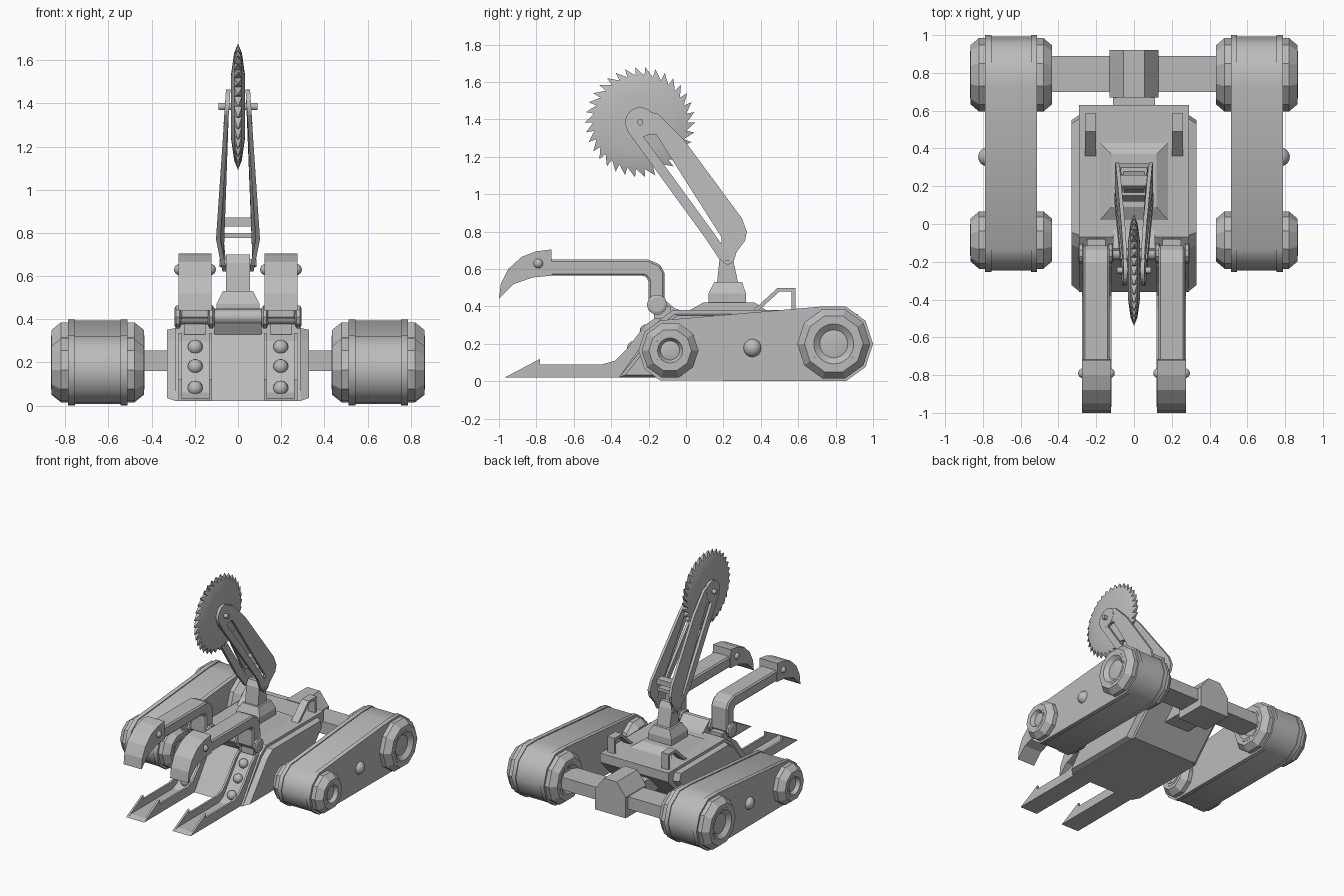
import bpy, bmesh, math
from mathutils import Vector

cube = bpy.data.objects.get("Cube")
if cube:
    bpy.data.objects.remove(cube, do_unlink=True)

steel = bpy.data.materials.new("plain grey")
steel.use_nodes = True
GREY = (0.5, 0.5, 0.5, 1)
steel.diffuse_color = GREY
steel.node_tree.nodes["Principled BSDF"].inputs["Base Color"].default_value = GREY


def finish(name, bm, mirror=False, smooth=0, bevel=0):
    bmesh.ops.recalc_face_normals(bm, faces=bm.faces)
    me = bpy.data.meshes.new(name)
    bm.to_mesh(me)
    bm.free()
    me.materials.append(steel)
    if smooth:
        me.shade_smooth()
        me.set_sharp_from_angle(angle=math.radians(smooth))
    ob = bpy.data.objects.new(name, me)
    bpy.context.collection.objects.link(ob)
    if bevel:
        mod = ob.modifiers.new("bevel", "BEVEL")
        mod.width, mod.segments = bevel, 1
    if mirror:
        ob.modifiers.new("mirror", "MIRROR")
    return ob


def prism(name, pts, x0, x1, mirror=False, taper=1, shift=None, bevel=0):
    """Side profile of (y, z) points pushed from x0 to x1."""
    bm = bmesh.new()
    cy = sum(p[0] for p in pts) / len(pts)
    cz = sum(p[1] for p in pts) / len(pts)
    off = shift or (lambda z: 0)
    a = [bm.verts.new((x0 + off(z), y, z)) for y, z in pts]
    b = [bm.verts.new((x1 + off(z), cy + (y - cy) * taper, cz + (z - cz) * taper)) for y, z in pts]
    bm.faces.new(a)
    bm.faces.new(b[::-1])
    for i in range(len(a)):
        j = (i + 1) % len(a)
        bm.faces.new((a[i], a[j], b[j], b[i]))
    return finish(name, bm, mirror, bevel=bevel)


def hull(name, pts, mirror=False, smooth=0):
    bm = bmesh.new()
    for p in pts:
        bm.verts.new(p)
    bmesh.ops.convex_hull(bm, input=bm.verts)
    bmesh.ops.dissolve_limit(bm, angle_limit=0.02, verts=bm.verts, edges=bm.edges)
    return finish(name, bm, mirror, smooth)


def rect(x0, x1, y0, y1, z):
    return [(x, y, z) for x in (x0, x1) for y in (y0, y1)]


def box(name, x0, x1, y0, y1, z0, z1, mirror=False):
    return hull(name, rect(x0, x1, y0, y1, z0) + rect(x0, x1, y0, y1, z1), mirror)


def ring(y, z, r, sides):
    return [(y + r * math.cos(math.tau * i / sides), z + r * math.sin(math.tau * i / sides))
            for i in range(sides)]


def lathe(name, y, z, profile, sides=10, mirror=False, smooth=0):
    """Turned part around an axis along x; profile of (x, radius)."""
    bm = bmesh.new()
    rows = [[bm.verts.new((x, *p)) for p in ring(y, z, r, sides)] for x, r in profile]
    for a, b in zip(rows, rows[1:]):
        for i in range(sides):
            j = (i + 1) % sides
            bm.faces.new((a[i], a[j], b[j], b[i]))
    bm.faces.new(rows[0])
    bm.faces.new(rows[-1])
    return finish(name, bm, mirror, smooth)


def ball(name, c, r, mirror=True):
    bm = bmesh.new()
    bmesh.ops.create_uvsphere(bm, u_segments=16, v_segments=8, radius=r)
    bmesh.ops.translate(bm, verts=bm.verts, vec=Vector(c))
    return finish(name, bm, mirror, 60)


# Tracks: tread wrapped round two wheels, raised edge bands, hubs on both sides
FRONT, REAR, MID = (-0.085, 0.165), (0.79, 0.2), 0.65


def track(name, x0, x1, grow):
    outline = ring(*FRONT, 0.162 + grow, 10) + ring(*REAR, 0.203 + grow, 10)
    hull(name, [(x, *p) for x in (x0, x1) for p in outline], True, 40)


track("track_tread", 0.515, 0.785, 0)
track("track_band_inner", 0.513, 0.545, 0.007)
track("track_band_outer", 0.755, 0.788, 0.007)
for label, (y, z), r, rim in (("front", FRONT, 0.152, 0.085), ("rear", REAR, 0.195, 0.125)):
    for side, s in (("outer", 1), ("inner", -1)):
        def at(profile):
            return [(MID + s * x, q) for x, q in profile]
        lathe(f"{label}_hub_{side}", y, z, at([(0.1, r), (0.17, r), (0.215, r - 0.038),
              (0.215, rim), (0.17, rim)]), 10, True)
        lathe(f"{label}_hub_dish_{side}", y, z, at([(0.15, rim), (0.217, rim), (0.217, rim - 0.018),
              (0.19, rim * 0.6), (0.195, rim * 0.4)]), 24, True, 35)
ball("track_side_bolt", (0.775, 0.355, 0.178), 0.05)

# Rear axle and gearbox
box("rear_axle", -0.46, 0.46, 0.7, 0.89, 0.16, 0.255)
hull("gearbox", [(x, y, z) for y in (0.67, 0.92) for x, z in
     ((-0.13, 0.1), (0.13, 0.1), (-0.13, 0.26), (0.13, 0.26), (-0.055, 0.36), (0.055, 0.36))])
box("gearbox_neck", -0.11, 0.11, 0.4, 0.68, 0.16, 0.28)

# Hull
body = [(-0.36, 0.02), (0.35, 0.02), (0.63, 0.31), (0.63, 0.38), (-0.07, 0.38), (-0.14, 0.33)]
prism("body", body, -0.29, 0.29)
prism("body_side", [(-0.36, 0.02), (0.32, 0.02), (0.58, 0.3), (0.56, 0.36), (-0.06, 0.36),
                    (-0.13, 0.31)], 0.285, 0.33, True, taper=0.93)
hull("deck_plate", rect(-0.18, 0.18, 0.02, 0.43, 0.38) + rect(-0.12, 0.12, 0.09, 0.37, 0.42))

# Deck handles
prism("handle_slope", [(0.36, 0.38), (0.49, 0.5), (0.5, 0.48), (0.39, 0.38)], 0.2, 0.26, True)
prism("handle_top", [(0.49, 0.5), (0.585, 0.5), (0.585, 0.48), (0.48, 0.48)], 0.2, 0.26, True)
box("handle_post", 0.2, 0.26, 0.565, 0.585, 0.37, 0.49, True)

# Lower forks: channel floor with side walls and bolts
prism("fork_floor", [(-0.97, 0.02), (-0.93, 0.035), (-0.42, 0.035), (-0.37, 0.06), (-0.19, 0.3),
                     (-0.14, 0.335), (-0.1, 0.335), (-0.3, 0.02)], 0.125, 0.27, True)
wall = [(-0.97, 0.02), (-0.78, 0.12), (-0.78, 0.09), (-0.45, 0.09), (-0.38, 0.11), (-0.31, 0.18),
        (-0.22, 0.3), (-0.17, 0.335), (-0.1, 0.335), (-0.3, 0.02)]
for label, x in (("inner", 0.12), ("outer", 0.26)):
    prism("fork_wall_" + label, wall, x, x + 0.015, True)
for z in (0.08, 0.18, 0.27):
    ball("fork_bolt", (0.198, -0.37 + (z - 0.06) * 0.75, z), 0.035)

# Upper claws and their hinge
prism("claw_arm", [(-0.75, 0.65), (-0.2, 0.65), (-0.14, 0.625), (-0.115, 0.58), (-0.115, 0.4),
                   (-0.2, 0.4), (-0.2, 0.54), (-0.22, 0.565), (-0.75, 0.565)],
      0.13, 0.27, True, bevel=0.01)
prism("claw_tip", [(-1, 0.44), (-0.99, 0.52), (-0.95, 0.6), (-0.88, 0.665), (-0.8, 0.695),
                   (-0.72, 0.705), (-0.715, 0.565), (-0.82, 0.555), (-0.92, 0.52)],
      0.122, 0.275, True)
ball("claw_pin_outer", (0.27, -0.79, 0.63), 0.026)
ball("claw_pin_inner", (0.128, -0.79, 0.63), 0.026)
lathe("hinge_shaft", -0.155, 0.41, [(-0.28, 0.035), (0.28, 0.035)], 16, smooth=40)
for x in (0.11, 0.265):
    lathe("hinge_collar", -0.155, 0.41, [(x, 0.045), (x + 0.007, 0.055), (x + 0.023, 0.055),
          (x + 0.03, 0.04)], 10, True)
prism("hinge_bracket", [(-0.19, 0.41), (-0.14, 0.33), (0, 0.37), (-0.06, 0.39), (-0.13, 0.45)],
      -0.11, 0.11)
box("hinge_lug", 0.15, 0.25, -0.17, -0.08, 0.33, 0.4, True)

# Turret
box("turret_base", -0.1, 0.1, 0.12, 0.32, 0.4, 0.47)
hull("turret_top", rect(-0.1, 0.1, 0.12, 0.32, 0.47) + rect(-0.07, 0.07, 0.15, 0.3, 0.53))
prism("turret_neck", [(0.165, 0.52), (0.28, 0.52), (0.25, 0.66), (0.23, 0.7), (0.2, 0.7),
                      (0.18, 0.66)], -0.055, 0.055)
lathe("turret_pivot", 0.22, 0.66, [(-0.085, 0.018), (0.085, 0.018)], 12)


# Saw arm: splayed side plates with thin braces
def splay(z):
    if z < 0.77:
        return 0.052 + max(0, z - 0.62) * 0.2
    return 0.082 - (z - 0.77) * 0.068


prism("arm_plate", [(-0.19, 1.44), (-0.15, 1.43), (-0.01, 1.29), (0.3, 0.87), (0.325, 0.8),
                    (0.315, 0.75), (0.27, 0.69), (0.255, 0.64), (0.22, 0.62), (0.185, 0.65),
                    (0.19, 0.77), (-0.16, 1.32), (-0.24, 1.32)], 0, 0.02, True, shift=splay)
prism("arm_brace", [(-0.315, 1.34), (0.1, 0.77), (0.18, 0.65), (0.22, 0.69), (0.165, 0.77),
                    (-0.25, 1.34)], 0, 0.02, True, shift=splay)
BLADE = (-0.245, 1.385)
prism("arm_end", ring(*BLADE, 0.08, 24), 0, 0.021, True, shift=splay)
box("arm_crossbar_low", -0.085, 0.085, 0.2, 0.25, 0.775, 0.8)
box("arm_crossbar_high", -0.08, 0.08, 0.2, 0.26, 0.83, 0.87)
lathe("blade_axle", *BLADE, [(-0.09, 0.017), (0.09, 0.017)], 12)

# Saw blade: tapered disc with hooked teeth
TEETH = 34
bm = bmesh.new()
tips = [bm.verts.new((0, *p)) for p in ring(*BLADE, 0.295, TEETH)]
roots = {}
for s in (1, -1):
    hub = [bm.verts.new((s * 0.032, *p)) for p in ring(*BLADE, 0.15, TEETH)]
    roots[s] = [bm.verts.new((s * 0.018, *p)) for p in ring(*BLADE, 0.25, TEETH)]
    bm.faces.new(hub)
    for i in range(TEETH):
        j = (i + 1) % TEETH
        bm.faces.new((hub[i], hub[j], roots[s][j], roots[s][i]))
        bm.faces.new((roots[s][i], roots[s][j], tips[j]))
for i in range(TEETH):
    j = (i + 1) % TEETH
    bm.faces.new((roots[1][i], roots[-1][i], tips[i]))
    bm.faces.new((roots[1][i], roots[-1][i], tips[j]))
finish("saw_blade", bm, smooth=30)
